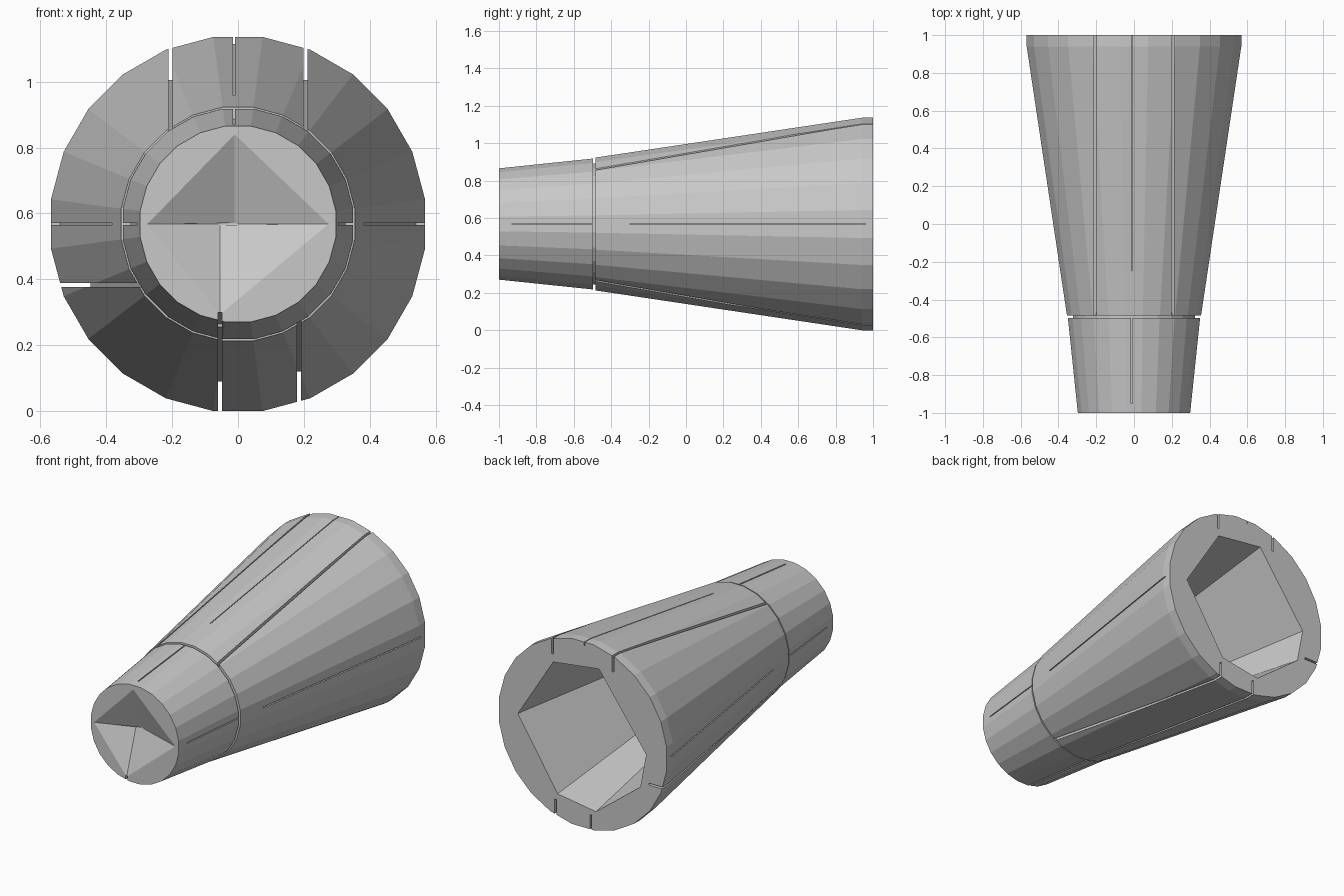
import bpy
import bmesh
from math import cos, sin, pi

old = bpy.data.objects.get("Cube")
if old:
    bpy.data.objects.remove(old, do_unlink=True)

AXIS_Z = 0.568
SIDES = 24

# Single plain grey
grey = bpy.data.materials.new("plain grey")
grey.use_nodes = True
colour = (0.58, 0.58, 0.58, 1)
grey.diffuse_color = colour
grey.node_tree.nodes["Principled BSDF"].inputs["Base Color"].default_value = colour


def loft(name, rings):
    """Closed solid through (y, outline) rings; outlines are (x, height from axis)."""
    bm = bmesh.new()
    loops = [[bm.verts.new((x, y, h + AXIS_Z)) for x, h in outline]
             for y, outline in rings]
    for a, b in zip(loops, loops[1:]):
        for i in range(len(a)):
            j = (i + 1) % len(a)
            bm.faces.new((a[i], a[j], b[j], b[i]))
    bm.faces.new(loops[0])
    bm.faces.new(loops[-1])
    bmesh.ops.recalc_face_normals(bm, faces=bm.faces)
    mesh = bpy.data.meshes.new(name)
    bm.to_mesh(mesh)
    bm.free()
    mesh.materials.append(grey)
    ob = bpy.data.objects.new(name, mesh)
    bpy.context.collection.objects.link(ob)
    return ob


def circle(radius):
    turns = [2 * pi * (i + 0.5) / SIDES for i in range(SIDES)]
    return [(radius * cos(t), radius * sin(t)) for t in turns]


def cut(target, cutter):
    cutter.hide_render = True
    mod = target.modifiers.new("cut", "BOOLEAN")
    mod.operation = "DIFFERENCE"
    mod.solver = "EXACT"
    mod.object = cutter
    bpy.context.view_layer.objects.active = target
    bpy.ops.object.modifier_apply(modifier=mod.name)
    bpy.data.objects.remove(cutter, do_unlink=True)


def slot(target, side, offset, start, end, width=0.012):
    """Lengthwise seam; start and end are (y, floor distance from axis)."""
    ux, uz = {"top": (0, 1), "bottom": (0, -1), "left": (1, 0), "right": (-1, 0)}[side]
    vx, vz = abs(uz), abs(ux)
    rings = []
    for y, floor in (start, end):
        corners = [(floor, -1), (floor, 1), (0.9, 1), (0.9, -1)]
        rings.append((y, [(ux * d + vx * (offset + s * width / 2),
                           uz * d + vz * (offset + s * width / 2))
                          for d, s in corners]))
    cut(target, loft("slot_cutter", rings))


# Tapered nose with a short plug that sits in the body
nose = loft("nose", [(-1, circle(0.3)), (-0.497, circle(0.353)),
                     (-0.497, circle(0.325)), (-0.47, circle(0.325))])

# Shallow four-sided pit in the nose
rim = [(-0.01, 0.272), (0.275, 0), (-0.055, -0.275), (-0.275, 0)]
tip = [(-0.01, 0.004), (0, 0), (-0.055, -0.004), (-0.06, 0)]
cut(nose, loft("pit_cutter", [(-1.1, rim), (-1, rim), (-0.91, tip)]))

# Nose seams
slot(nose, "top", -0.012, (-0.95, 0.285), (-0.4, 0.325), 0.007)
slot(nose, "bottom", -0.055, (-1.1, 0.262), (-0.4, 0.31))
for side in ("left", "right"):
    slot(nose, side, 0, (-0.93, 0.29), (-0.4, 0.335), 0.006)

# Long flared body
body = loft("flared_body", [(-0.485, circle(0.358)), (0.94, circle(0.573)),
                            (1, circle(0.573))])

# Faceted hollow in the back of the body
mouth = [(0.44, 0.01), (0.2, 0.39), (-0.11, 0.43), (-0.43, -0.01),
         (-0.39, -0.22), (-0.09, -0.45), (0.17, -0.41)]
deep = [(x * 0.45, h * 0.45) for x, h in mouth]
cut(body, loft("hollow_cutter", [(1.1, mouth), (1, mouth), (-0.42, deep)]))

# Body seams
for x in (-0.205, 0.205):
    slot(body, "top", x, (-0.6, 0.24), (1.1, 0.45))
slot(body, "bottom", -0.055, (-0.6, 0.3), (1.1, 0.49))
slot(body, "bottom", 0.185, (-0.6, 0.25), (1.1, 0.46))
slot(body, "right", -0.185, (-0.6, 0.25), (1.1, 0.46))
slot(body, "top", -0.012, (-0.25, 0.37), (1.1, 0.56), 0.005)
for side in ("left", "right"):
    slot(body, side, 0, (-0.3, 0.36), (0.96, 0.54), 0.007)
